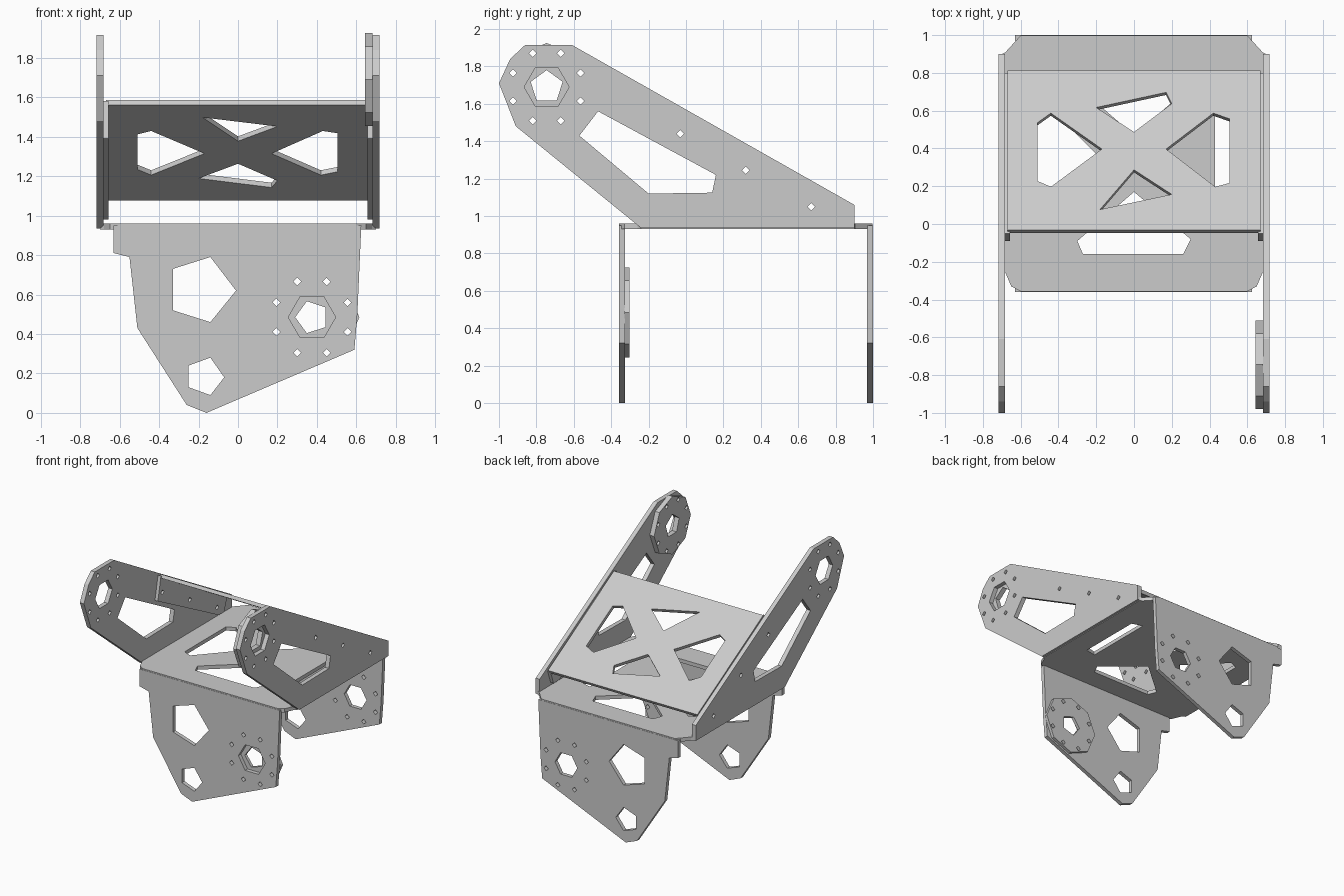
import bpy
from math import cos, sin, pi, atan
from mathutils import Matrix, Vector

if "Cube" in bpy.data.objects:
    bpy.data.objects.remove(bpy.data.objects["Cube"])


def ngon(cx, cy, r, n, turn=0.0):
    return [(cx + r * cos(turn + 2 * pi * i / n), cy + r * sin(turn + 2 * pi * i / n)) for i in range(n)]


def screw_holes(cx, cy, r=0.195):
    return [ngon(x, y, 0.02, 4) for x, y in ngon(cx, cy, r, 8, pi / 8)]


def frame(ax, ay, origin):
    """Matrix that lays a flat profile on the plane spanned by ax and ay."""
    ax, ay = Vector(ax), Vector(ay)
    m = Matrix((ax, ay, ax.cross(ay))).transposed().to_4x4()
    m.translation = origin
    return m


def sheet(name, outline, holes, thickness, matrix):
    """Flat sheet-metal part: outline with cut-outs, centred on its plane."""
    curve = bpy.data.curves.new(name, 'CURVE')
    curve.dimensions = '2D'
    curve.fill_mode = 'BOTH'
    curve.extrude = thickness / 2
    for loop in [outline] + holes:
        s = curve.splines.new('POLY')
        s.points.add(len(loop) - 1)
        for p, (x, y) in zip(s.points, loop):
            p.co = (x, y, 0, 1)
        s.use_cyclic_u = True
    tmp = bpy.data.objects.new(name + "_tmp", curve)
    bpy.context.collection.objects.link(tmp)
    bpy.context.view_layer.update()
    dg = bpy.context.evaluated_depsgraph_get()
    mesh = bpy.data.meshes.new_from_object(tmp.evaluated_get(dg))
    bpy.data.objects.remove(tmp)
    mesh.name = name
    mesh.transform(matrix)
    for f in mesh.polygons:
        f.use_smooth = False
    ob = bpy.data.objects.new(name, mesh)
    bpy.context.collection.objects.link(ob)
    return ob


def xz(y):
    return frame((1, 0, 0), (0, 0, 1), (0, y, 0))


def yz(x):
    return frame((0, 1, 0), (0, 0, 1), (x, 0, 0))


# front and back hanging plates
leg = [(-0.63, 0.95), (-0.63, 0.81), (-0.55, 0.79), (-0.51, 0.43), (-0.26, 0.04),
       (-0.16, 0.0), (0.59, 0.32), (0.605, 0.5), (0.625, 0.95)]
leg_hub = (0.375, 0.485)
leg_holes = [[(-0.33, 0.73), (-0.14, 0.79), (-0.01, 0.62), (-0.14, 0.46), (-0.33, 0.52)],
             [(-0.25, 0.24), (-0.14, 0.28), (-0.07, 0.18), (-0.14, 0.09), (-0.25, 0.13)]]
leg_holes += screw_holes(*leg_hub)
sheet("front_plate", leg, leg_holes + [ngon(*leg_hub, 0.12, 6)], 0.032, xz(-0.343))
sheet("back_plate", leg, leg_holes + [ngon(*leg_hub, 0.10, 6)], 0.032, xz(0.984))

# side arms
arm = [(-0.61, 1.915), (-0.86, 1.915), (-0.94, 1.84), (-1.0, 1.71), (-0.91, 1.48),
       (-0.27, 0.96), (-0.24, 0.935), (0.9, 0.935), (0.9, 1.06)]
arm_hub = (-0.745, 1.69)
rail_screws = [(-0.03, 1.44), (0.32, 1.245), (0.67, 1.05)]
rail_holes = [ngon(x, y, 0.02, 4) for x, y in rail_screws]
arm_holes = [[(-0.47, 1.56), (0.16, 1.22), (0.14, 1.125), (-0.2, 1.12), (-0.57, 1.43)]]
arm_holes += screw_holes(*arm_hub) + rail_holes
sheet("left_arm", arm, arm_holes + [ngon(*arm_hub, 0.11, 6)], 0.036, yz(-0.7))
sheet("right_arm", arm, arm_holes + [ngon(*arm_hub, 0.12, 6)], 0.036, yz(0.7))

# bearing rings on the inner faces
sheet("front_bearing_ring", ngon(*leg_hub, 0.24, 8),
      screw_holes(*leg_hub) + [ngon(*leg_hub, 0.085, 5, pi / 5)], 0.025, xz(-0.315))
sheet("arm_bearing_ring", ngon(*arm_hub, 0.235, 8),
      screw_holes(*arm_hub) + [ngon(*arm_hub, 0.09, 5, pi / 2)], 0.04, yz(0.663))

# horizontal base with truss cut-outs
base = [(-0.6, -0.357), (0.6, -0.357), (0.65, -0.33), (0.68, -0.26), (0.70, -0.24), (0.70, 0.9),
        (0.68, 0.91), (0.60, 0.998), (-0.60, 0.998), (-0.68, 0.91), (-0.70, 0.9),
        (-0.70, -0.24), (-0.68, -0.26), (-0.65, -0.33)]
base_holes = [[(-0.3, -0.09), (-0.27, -0.16), (0.26, -0.16), (0.3, -0.08), (0, 0.17)],
              [(0, 0.47), (0.3, 0.73), (0.27, 0.81), (-0.27, 0.81), (-0.3, 0.73)],
              [(-0.17, 0.34), (-0.45, 0.62), (-0.52, 0.59), (-0.52, 0.06), (-0.45, 0.03)],
              [(0.43, 0.62), (0.52, 0.59), (0.52, 0.06), (0.43, 0.04)]]
sheet("base_plate", base, base_holes, 0.03, Matrix.Translation((0, 0, 0.945)))

# sloping plate between the arms, with four truss cut-outs (drawn in plan)
slope = 0.573
c, s = cos(atan(slope)), sin(atan(slope))
plan = [(-0.67, -0.04), (0.67, -0.04), (0.67, 0.805), (-0.67, 0.805)]
cuts = [[(-0.18, 0.07), (0.2, 0.15), (0, 0.28)],
        [(-0.2, 0.61), (0.17, 0.69), (0.2, 0.63), (0, 0.48)],
        [(-0.51, 0.53), (-0.44, 0.58), (-0.17, 0.39), (-0.44, 0.19), (-0.51, 0.22)],
        [(0.17, 0.39), (0.42, 0.58), (0.505, 0.55), (0.505, 0.21), (0.43, 0.19)]]
flat = lambda loop: [(x, y / c) for x, y in loop]
sheet("sloping_plate", flat(plan), [flat(h) for h in cuts], 0.028,
      frame((1, 0, 0), (0, c, -s), (0, 0, 1.55)))

# folded rails that fix the sloping plate to the arms
rail = [(-0.05, 1.58), (0.8, 1.09), (0.76, 0.98), (0.69, 0.98), (-0.09, 1.39)]
for side, sign in (("left", -1), ("right", 1)):
    sheet(side + "_rail", rail, rail_holes, 0.026, yz(0.669 * sign))
